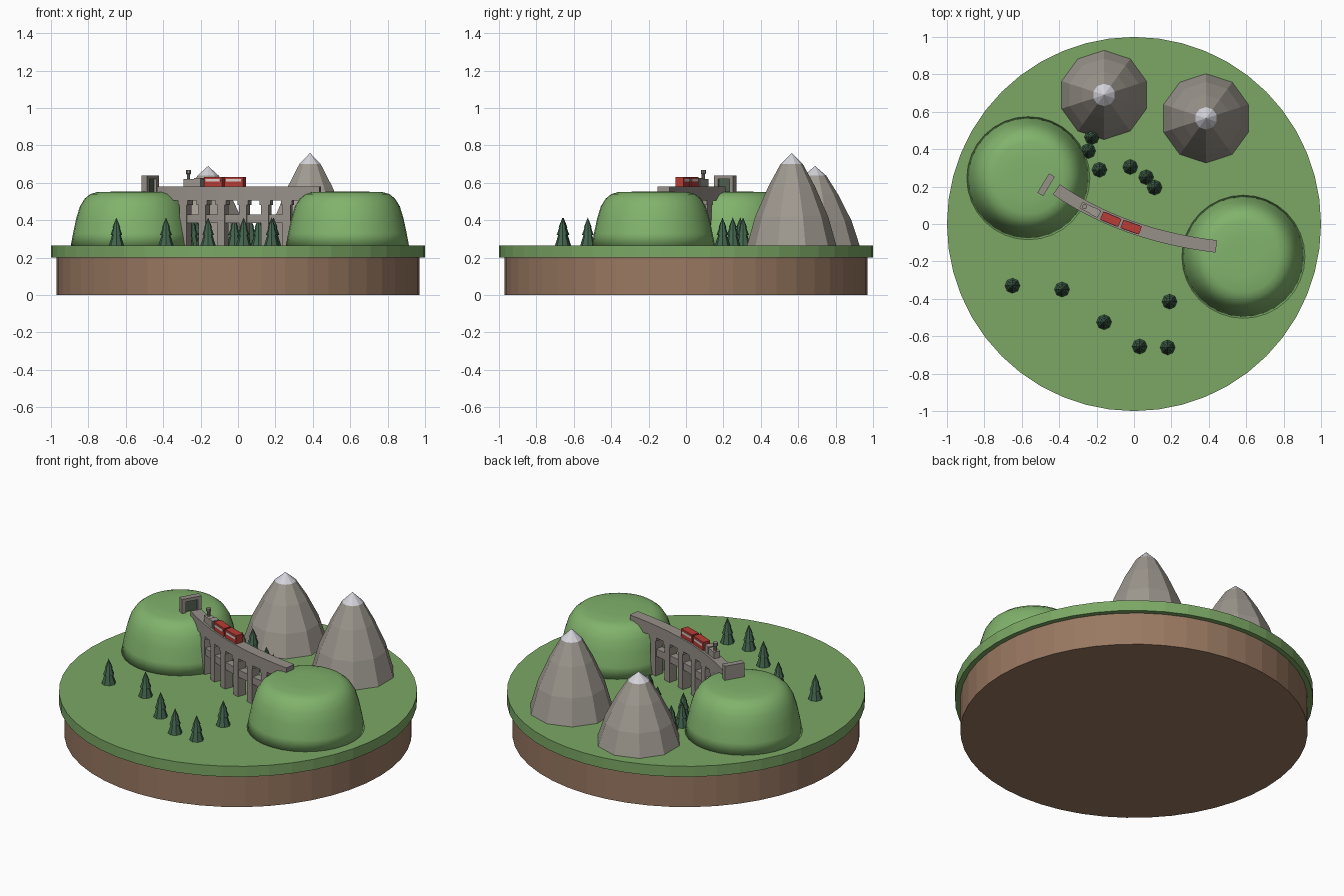
import bpy, bmesh, math
from mathutils import Vector, Matrix

old = bpy.data.objects.get("Cube")
if old:
    bpy.data.objects.remove(old)


def material(name, rgb):
    m = bpy.data.materials.new(name)
    m.use_nodes = True
    m.diffuse_color = (*rgb, 1)
    m.node_tree.nodes["Principled BSDF"].inputs["Base Color"].default_value = (*rgb, 1)
    return m


GRASS = material("grass green", (0.20, 0.39, 0.13))
HILL = material("hill green", (0.22, 0.45, 0.15))
SOIL = material("soil brown", (0.32, 0.19, 0.12))
ROCK = material("mountain rock", (0.35, 0.32, 0.28))
SNOW = material("snow", (0.65, 0.65, 0.70))
STONE = material("bridge stone", (0.31, 0.28, 0.25))
TREE = material("pine green", (0.055, 0.13, 0.075))
RED = material("carriage red", (0.48, 0.045, 0.035))
PALE = material("window pale", (0.70, 0.62, 0.60))
DARK = material("tunnel dark", (0.08, 0.12, 0.08))


def finish(name, bm, mats):
    bmesh.ops.recalc_face_normals(bm, faces=bm.faces)
    mesh = bpy.data.meshes.new(name)
    bm.to_mesh(mesh)
    bm.free()
    for m in mats:
        mesh.materials.append(m)
    obj = bpy.data.objects.new(name, mesh)
    bpy.context.collection.objects.link(obj)
    return obj


def lathe(name, profile, sides, mats, at=(0, 0), turn=0.0, smooth=False):
    """Stack rings of (radius, z); a zero radius closes to a point."""
    bm = bmesh.new()
    rings = []
    for r, z in profile:
        n = sides if r > 0 else 1
        rings.append([bm.verts.new((at[0] + r * math.cos(turn + math.tau * i / n),
                                    at[1] + r * math.sin(turn + math.tau * i / n), z))
                      for i in range(n)])
    for a, b in zip(rings, rings[1:]):
        for i in range(sides):
            j = (i + 1) % sides
            if len(b) == 1:
                bm.faces.new((a[i], a[j], b[0]))
            else:
                bm.faces.new((a[i], a[j], b[j], b[i]))
    bm.faces.new(rings[0][::-1])
    if len(rings[-1]) > 1:
        bm.faces.new(rings[-1])
    obj = finish(name, bm, mats)
    if smooth:
        obj.data.shade_smooth()
    return obj


def box(name, centre, size, mat, angle=0.0):
    bm = bmesh.new()
    m = Matrix.Translation(centre) @ Matrix.Rotation(angle, 4, "Z") @ Matrix.Diagonal((*size, 1))
    bmesh.ops.create_cube(bm, size=1, matrix=m)
    return finish(name, bm, [mat])


# Ground: soil drum with a grass slab on top
lathe("soil_base", [(0.97, 0), (0.97, 0.2)], 48, [SOIL])
lathe("grass_disc", [(1, 0.2), (1, 0.265)], 48, [GRASS])
GROUND = 0.26

# Rounded hills
hill = [(0.33, GROUND), (0.317, 0.33), (0.30, 0.41), (0.28, 0.475),
        (0.255, 0.515), (0.225, 0.54), (0.19, 0.55), (0.1, 0.553), (0, 0.554)]
for side, at in (("right", (-0.565, 0.245)), ("left", (0.585, -0.175))):
    lathe(side + "_hill", hill, 32, [HILL], at, smooth=True)

# Faceted mountains with snowy peaks
for name, at, scale in (("tall_mountain", (0.385, 0.565), 1), ("short_mountain", (-0.16, 0.69), 0.86)):
    shape = [(0.24, 0), (0.195, 0.16), (0.125, 0.32), (0.06, 0.44), (0, 0.5)]
    obj = lathe(name, [(r, GROUND + h * scale) for r, h in shape], 10, [ROCK, SNOW], at, math.radians(18))
    for f in obj.data.polygons:
        f.material_index = int(f.center.z > GROUND + 0.44 * scale)

# Pine trees made of three stacked cones
pines = [(-0.65, -0.33), (-0.385, -0.35), (-0.16, -0.525), (0.03, -0.655), (0.18, -0.66),
         (0.19, -0.415), (0.11, 0.195), (0.065, 0.25), (-0.02, 0.305), (-0.185, 0.29),
         (-0.245, 0.39), (-0.225, 0.465)]
tiers = [(0.042, 0), (0.022, 0.065), (0.032, 0.06), (0.014, 0.11), (0.022, 0.1), (0, 0.155)]
for i, at in enumerate(pines):
    lathe(f"pine_tree_{i + 1}", [(r, GROUND + h) for r, h in tiers], 8, [TREE], at)

# Curved track line shared by bridge and train
A, B, C = Vector((-0.415, 0.185)), Vector((-0.06, -0.06)), Vector((0.44, -0.12))


def track(t):
    p = A * (1 - t) ** 2 + B * 2 * t * (1 - t) + C * t * t
    d = (B - A) * (1 - t) + (C - B) * t
    return p, math.atan2(d.y, d.x)


def at_x(x):
    return track(min((i / 400 for i in range(401)), key=lambda t: abs(track(t)[0].x - x)))


def strip(name, t0, t1, width, z0, z1, mat, steps=14):
    """Sweep a rectangular beam along the track line."""
    bm = bmesh.new()
    rings = []
    for i in range(steps + 1):
        p, a = track(t0 + (t1 - t0) * i / steps)
        n = Vector((-math.sin(a), math.cos(a))) * width / 2
        rings.append([bm.verts.new((*(p + n * s), z))
                      for s, z in ((-1, z0), (1, z0), (1, z1), (-1, z1))])
    for a, b in zip(rings, rings[1:]):
        for k in range(4):
            bm.faces.new((a[k], a[(k + 1) % 4], b[(k + 1) % 4], b[k]))
    bm.faces.new(rings[0])
    bm.faces.new(rings[-1][::-1])
    return finish(name, bm, [mat])


# Viaduct: deck, cross band and piers
strip("bridge_deck", 0, 1, 0.066, 0.505, 0.58, STONE)
strip("bridge_band", 0.14, 0.84, 0.045, 0.385, 0.43, STONE)
for i, x in enumerate((-0.28, -0.18, -0.08, 0.035, 0.15, 0.265)):
    p, a = at_x(x)
    box(f"bridge_pier_{i + 1}", (p.x, p.y, 0.385), (0.042, 0.055, 0.25), STONE, a)
    box(f"pier_cap_{i + 1}", (p.x, p.y, 0.495), (0.06, 0.06, 0.025), STONE, a)

# Tunnel portal: posts, lintel and dark mouth
pa = math.radians(-31)
mid = Vector((-0.47, 0.21, 0))
across = Vector((-math.sin(pa), math.cos(pa), 0))
along = Vector((math.cos(pa), math.sin(pa), 0))
for side, s in (("right", -1), ("left", 1)):
    box(side + "_portal_post", mid + across * 0.048 * s + Vector((0, 0, 0.58)), (0.036, 0.024, 0.12), STONE, pa)
box("portal_lintel", mid + Vector((0, 0, 0.63)), (0.036, 0.12, 0.02), STONE, pa)
box("portal_back", mid - along * 0.011 + Vector((0, 0, 0.575)), (0.014, 0.08, 0.11), STONE, pa)
box("tunnel_mouth", mid + Vector((0, 0, 0.575)), (0.008, 0.075, 0.1), DARK, pa)

# Train carriages with window strips
for i, x in enumerate((-0.125, -0.015)):
    p, a = at_x(x)
    box(f"carriage_{i + 1}", (p.x, p.y, 0.606), (0.105, 0.046, 0.052), RED, a)
    box(f"carriage_windows_{i + 1}", (p.x, p.y, 0.613), (0.085, 0.05, 0.014), PALE, a)

# Locomotive: boiler, cab and chimney
p, a = at_x(-0.235)
d = Vector((math.cos(a), math.sin(a)))
box("engine_boiler", (p.x, p.y, 0.60), (0.11, 0.038, 0.04), ROCK, a)
cab = p + d * 0.03
box("engine_cab", (*cab, 0.604), (0.04, 0.044, 0.045), ROCK, a)
chimney = p - d * 0.034
lathe("engine_chimney", [(0.009, 0.61), (0.009, 0.645), (0.014, 0.65), (0.014, 0.668)], 10, [STONE], chimney)
